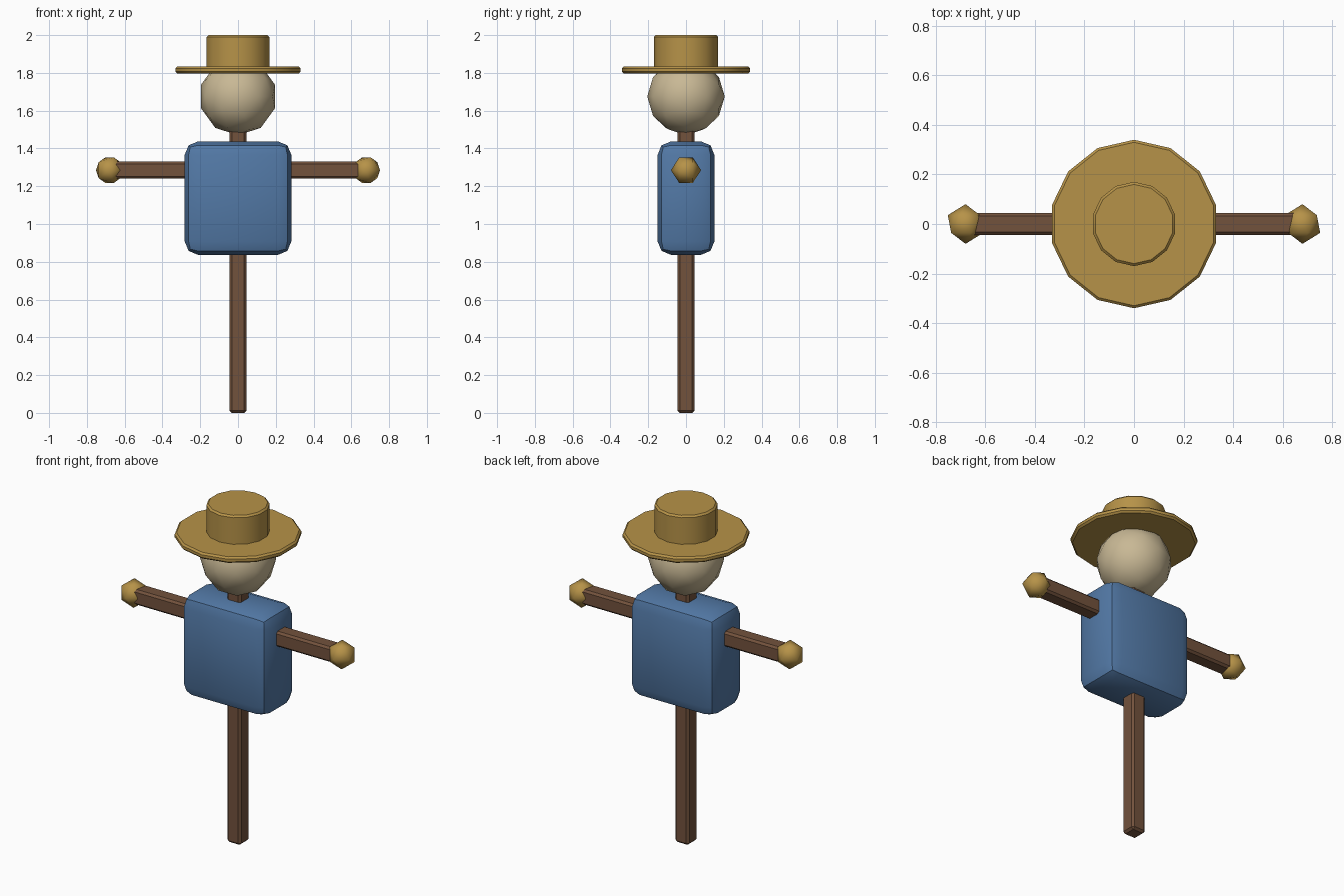
import bpy
import math

cube = bpy.data.objects.get("Cube")
if cube:
    bpy.data.objects.remove(cube, do_unlink=True)


def make_material(name, rgb):
    mat = bpy.data.materials.new(name)
    mat.use_nodes = True
    mat.diffuse_color = (*rgb, 1)
    mat.node_tree.nodes["Principled BSDF"].inputs["Base Color"].default_value = (*rgb, 1)
    return mat


straw = make_material("straw", (0.47, 0.29, 0.065))
cloth = make_material("blue_cloth", (0.085, 0.19, 0.38))
wood = make_material("brown_wood", (0.17, 0.085, 0.046))
sack = make_material("sackcloth", (0.58, 0.48, 0.30))


def finish(name, mat, bevel=0, segments=1, angle=30):
    """Name, colour, bevel and shade the active object."""
    obj = bpy.context.object
    obj.name = obj.data.name = name
    obj.data.materials.append(mat)
    bpy.ops.object.transform_apply(location=False, rotation=True, scale=True)
    if bevel:
        mod = obj.modifiers.new("Bevel", 'BEVEL')
        mod.width = bevel
        mod.segments = segments
        mod.limit_method = 'ANGLE'
        mod.angle_limit = math.radians(40)
        bpy.ops.object.modifier_apply(modifier=mod.name)
    bpy.ops.object.shade_smooth_by_angle(angle=math.radians(angle))
    return obj


def box(name, mat, size, center, bevel, segments=1):
    bpy.ops.mesh.primitive_cube_add(size=1, location=center)
    bpy.context.object.scale = size
    return finish(name, mat, bevel, segments)


def ball(name, mat, radius, center, subdivisions, angle):
    bpy.ops.mesh.primitive_ico_sphere_add(
        subdivisions=subdivisions, radius=radius, location=center,
        rotation=(math.pi / 2, 0, 0))
    return finish(name, mat, angle=angle)


def disc(name, mat, radius, bottom, top, bevel):
    bpy.ops.mesh.primitive_cylinder_add(
        vertices=14, radius=radius, depth=top - bottom,
        location=(0, 0, (bottom + top) / 2))
    return finish(name, mat, bevel)


# Wooden frame
ARM_Z = 1.285
box("post", wood, (0.09, 0.09, 1.6), (0, 0, 0.8), 0.012)
box("arm_beam", wood, (1.32, 0.09, 0.09), (0, 0, ARM_Z), 0.012)

# Stuffed shirt
box("shirt", cloth, (0.564, 0.3, 0.6), (0, 0, 1.137), 0.07, 2)

# Head and straw hands
ball("head", sack, 0.205, (0, 0, 1.675), 2, 30)
for side, label in ((1, "left"), (-1, "right")):
    ball(label + "_hand", straw, 0.08, (side * 0.68, 0, ARM_Z), 1, 50)

# Hat
disc("hat_brim", straw, 0.34, 1.797, 1.833, 0.01)
disc("hat_crown", straw, 0.17, 1.82, 2.0, 0.01)
